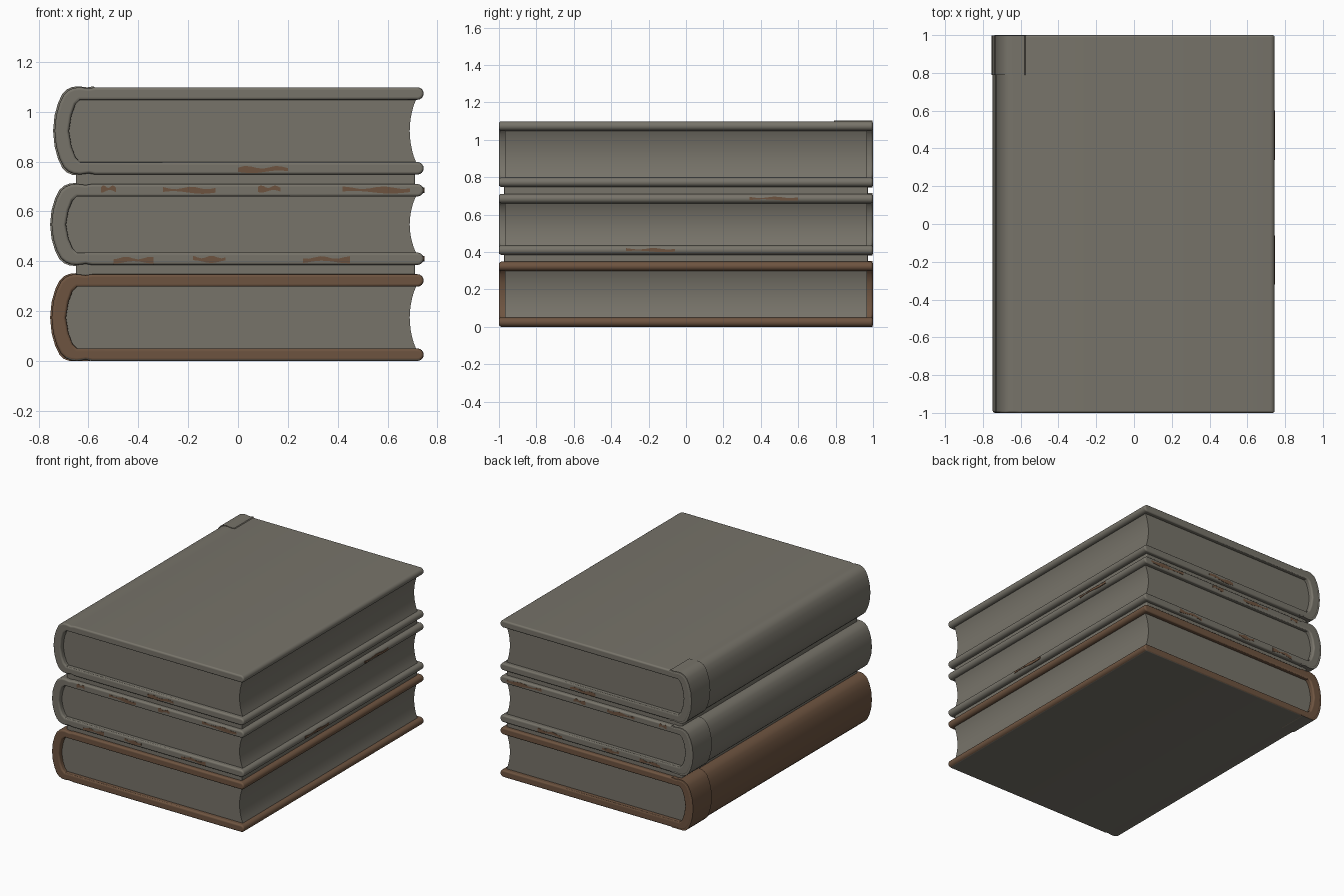
import bpy, bmesh, math

cube = bpy.data.objects.get("Cube")
if cube:
    bpy.data.objects.remove(cube, do_unlink=True)


def material(name, rgb):
    m = bpy.data.materials.new(name)
    m.use_nodes = True
    m.diffuse_color = (*rgb, 1)
    bsdf = m.node_tree.nodes["Principled BSDF"]
    bsdf.inputs["Base Color"].default_value = (*rgb, 1)
    bsdf.inputs["Roughness"].default_value = 0.8
    return m


GREY = material("dusty grey", (0.185, 0.173, 0.143))
BROWN = material("worn brown", (0.155, 0.088, 0.051))


def prism(name, profile, y0, y1, mats, bevel=0.0):
    """Extrude an (x, z) outline along y; a second material marks the underside."""
    bm = bmesh.new()
    face = bm.faces.new([bm.verts.new((x, y0, z)) for x, z in profile])
    ext = bmesh.ops.extrude_face_region(bm, geom=[face])
    moved = [v for v in ext["geom"] if isinstance(v, bmesh.types.BMVert)]
    bmesh.ops.translate(bm, vec=(0, y1 - y0, 0), verts=moved)
    bmesh.ops.recalc_face_normals(bm, faces=bm.faces)
    bm.normal_update()
    for f in bm.faces:
        if len(mats) > 1 and f.normal.z < -0.9 and f.calc_center_median().z < 0.02:
            f.material_index = 1
    me = bpy.data.meshes.new(name)
    bm.to_mesh(me)
    bm.free()
    ob = bpy.data.objects.new(name, me)
    bpy.context.collection.objects.link(ob)
    for m in mats:
        me.materials.append(m)
    bpy.ops.object.select_all(action="DESELECT")
    ob.select_set(True)
    bpy.context.view_layer.objects.active = ob
    bpy.ops.object.shade_smooth_by_angle(angle=math.radians(40))
    if bevel:
        mod = ob.modifiers.new("soft edges", "BEVEL")
        mod.width, mod.segments = bevel, 3
        mod.limit_method, mod.angle_limit = "ANGLE", math.radians(50)
        mod.harden_normals = True
    return ob


# Half of the rounded spine: x, and height as a fraction of half thickness
SPINE = [(-0.58, 1), (-0.605, 0.975), (-0.64, 1), (-0.665, 0.985), (-0.687, 0.93),
         (-0.705, 0.83), (-0.722, 0.63), (-0.736, 0.35), (-0.742, 0)]
HOLLOW = [(-0.64, 1), (-0.658, 0.85), (-0.674, 0.5), (-0.684, 0)]


def mirrored(half, mid, size, shift=0):
    pts = half + [(x, -t) for x, t in reversed(half[:-1])]
    return [(x + shift, mid + t * size) for x, t in pts]


def tip(z, sign, thick=0.05):
    """Rounded free end of a cover board."""
    r, steps = thick / 2, 8
    return [(0.72 + r * math.sin(math.pi * i / steps),
             z + sign * r * math.cos(math.pi * i / steps)) for i in range(steps + 1)]


def book(label, z0, z1, mats, shift):
    mid, half, t = (z0 + z1) / 2, (z1 - z0) / 2, 0.05
    # wrap-around cover: outside of spine, lower board, hollow, upper board
    outer = mirrored(SPINE, mid, half, shift)
    inner = mirrored(HOLLOW, mid, half - t, shift)
    outline = outer + tip(z0 + t / 2, -1) + inner[::-1] + tip(z1 - t / 2, -1)
    prism(label + "_cover", outline, -1, 1, mats, 0.012)
    # raised strip of cover at the back end of the spine
    skin = mirrored(SPINE, mid, half + 0.004, shift - 0.006)
    skin = [(x, max(z, 0)) for x, z in skin]
    core = mirrored(SPINE, mid, half - 0.02, shift + 0.02)
    prism(label + "_spine_band", skin + core[::-1], 0.79, 0.998, mats)
    # page block with hollowed fore edge
    h = half - t + 0.004
    fore = [(0.716 - 0.027 * math.cos(math.pi / 2 * k / 5) ** 0.8, mid + h * k / 5)
            for k in range(-5, 6)]
    spine_side = mirrored(HOLLOW, mid, h, shift - 0.004)
    prism(label + "_pages", spine_side + fore, -0.967, 0.967, [GREY])


book("bottom_book", 0, 0.348, [BROWN, GREY], -0.006)
book("middle_book", 0.385, 0.71, [GREY], -0.006)
book("top_book", 0.748, 1.098, [GREY], 0.006)

# Recessed necks between the books
for label, z0, z1 in (("lower", 0.335, 0.395), ("upper", 0.7, 0.76)):
    prism(label + "_neck", [(-0.65, z0), (0.71, z0), (0.71, z1), (-0.65, z1)],
          -0.972, 0.972, [GREY], 0.006)


def scuff(name, a, b, z, tall, side):
    """Thin ragged patch of worn brown on a board edge."""
    n = 8
    low = [(a + (b - a) * i / n, z - tall * (0.5 + 0.3 * math.sin(7 * i + a * 9)))
           for i in range(n + 1)]
    high = [(x, z + tall * (0.5 + 0.3 * math.cos(5 * i + b * 9)))
            for i, (x, _) in enumerate(low)]
    if side == "fore":
        ob = prism(name, low + high[::-1], -0.7475, -0.743, [BROWN])
        ob.rotation_euler.z = math.pi / 2
    else:
        y = -1.001 if side == "front" else 0.997
        prism(name, low + high[::-1], y, y + 0.004, [BROWN])


# Wear along the front and back board edges
for side in ("front", "back"):
    for a, b, z in ((-0.55, -0.49, 0.69), (-0.3, -0.09, 0.685), (0.08, 0.17, 0.69),
                    (0.42, 0.69, 0.686), (-0.5, -0.34, 0.404), (-0.18, -0.05, 0.408),
                    (0.26, 0.45, 0.406), (0.0, 0.2, 0.768)):
        scuff(side + "_scuff", a, b, z, 0.018, side)
# Wear along the fore edge
for a, b, z in ((0.34, 0.6, 0.685), (-0.32, -0.06, 0.41)):
    scuff("fore_edge_scuff", a, b, z, 0.014, "fore")
